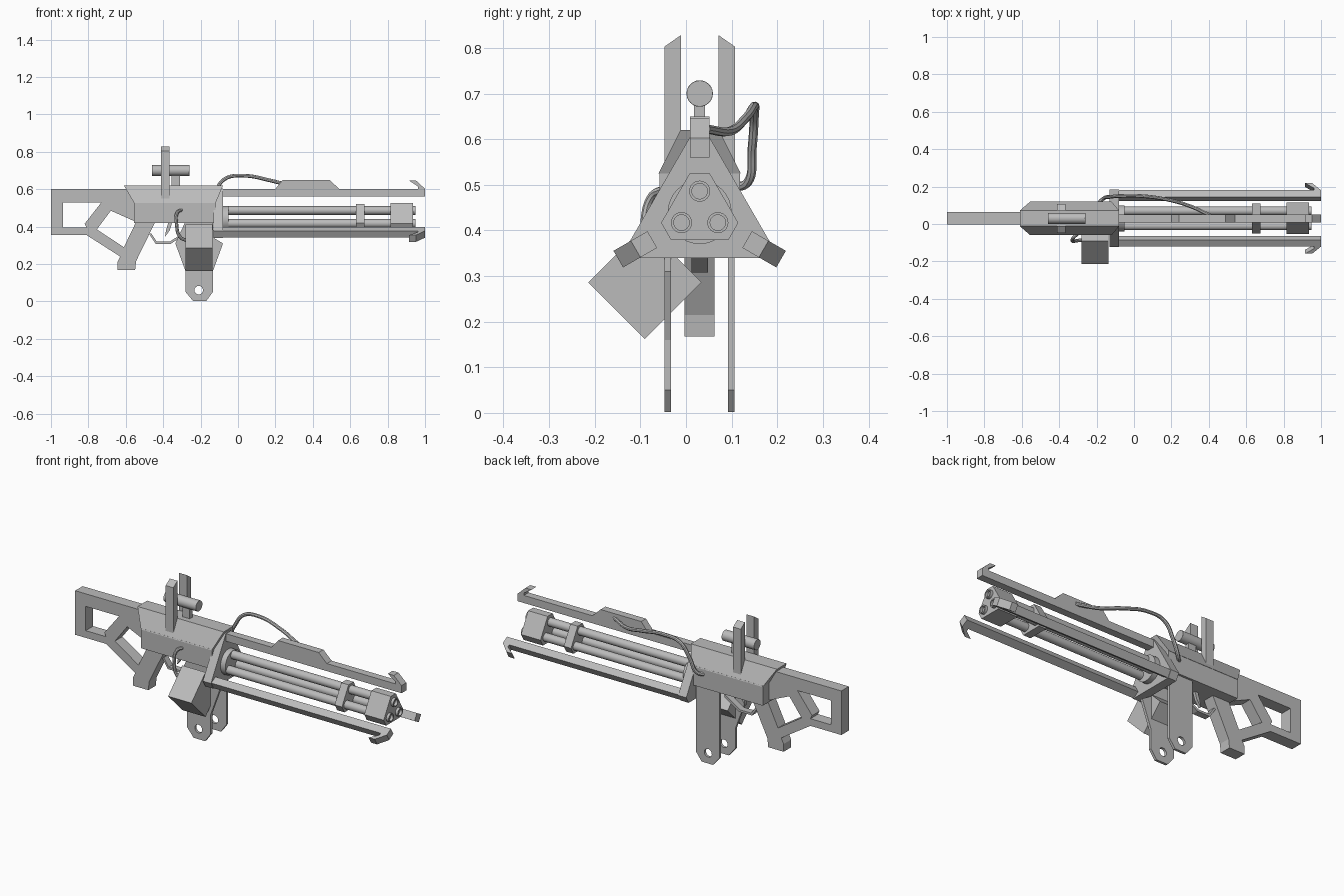
import bpy, bmesh, math
from mathutils import Matrix, Vector

if "Cube" in bpy.data.objects:
    bpy.data.objects.remove(bpy.data.objects["Cube"])

CY, CZ = 0.03, 0.44          # barrel axis
grey = bpy.data.materials.new("gunmetal_grey")
grey.diffuse_color = (0.5, 0.5, 0.5, 1)
grey.use_nodes = True
grey.node_tree.nodes["Principled BSDF"].inputs["Base Color"].default_value = grey.diffuse_color


def smooth(ob, angle=35):
    bpy.ops.object.select_all(action='DESELECT')
    ob.select_set(True)
    bpy.context.view_layer.objects.active = ob
    bpy.ops.object.shade_smooth_by_angle(angle=math.radians(angle))


def prism(name, loops, lo, hi, plane='xz', spin=0, round_=False):
    """Extrude an outline (first loop) with holes (other loops) from lo to hi."""
    def place(p, t):
        return (p[0], t, p[1]) if plane == 'xz' else (t, p[0], p[1])
    bm = bmesh.new()
    edges = []
    for loop in loops:
        vs = [bm.verts.new(place(p, lo)) for p in loop]
        edges += [bm.edges.new((vs[i - 1], vs[i])) for i in range(len(vs))]
    bmesh.ops.triangle_fill(bm, edges=edges, use_beauty=True, use_dissolve=False)
    ext = bmesh.ops.extrude_face_region(bm, geom=bm.faces[:])
    move = Vector(place((0, 0), hi - lo))
    bmesh.ops.translate(bm, vec=move, verts=[g for g in ext['geom'] if isinstance(g, bmesh.types.BMVert)])
    bmesh.ops.recalc_face_normals(bm, faces=bm.faces[:])
    if spin:
        bmesh.ops.rotate(bm, verts=bm.verts[:], cent=(0, CY, CZ),
                         matrix=Matrix.Rotation(math.radians(spin), 3, 'X'))
    me = bpy.data.meshes.new(name)
    bm.to_mesh(me)
    bm.free()
    me.materials.append(grey)
    ob = bpy.data.objects.new(name, me)
    bpy.context.collection.objects.link(ob)
    if round_:
        smooth(ob)
    return ob


def circle(a, b, r, n=24):
    return [(a + r * math.cos(2 * math.pi * i / n), b + r * math.sin(2 * math.pi * i / n)) for i in range(n)]


def box(name, x0, x1, y0, y1, z0, z1):
    return prism(name, [[(x0, z0), (x1, z0), (x1, z1), (x0, z1)]], y0, y1)


def tri(r, half):
    """Triangle with cut corners, at distance r from the barrel axis."""
    pts = []
    for k in range(3):
        a = math.radians(120 * k)
        for t in (-half, half):
            pts.append((CY + r * math.sin(a) + t * math.cos(a), CZ + r * math.cos(a) - t * math.sin(a)))
    return pts


def cable(name, pts, r):
    cu = bpy.data.curves.new(name, 'CURVE')
    cu.dimensions = '3D'
    cu.bevel_depth, cu.bevel_resolution, cu.resolution_u = r, 2, 8
    cu.use_fill_caps = True
    sp = cu.splines.new('BEZIER')
    sp.bezier_points.add(len(pts) - 1)
    for bp, p in zip(sp.bezier_points, pts):
        bp.co = p
        bp.handle_left_type = bp.handle_right_type = 'AUTO'
    cu.materials.append(grey)
    ob = bpy.data.objects.new(name, cu)
    bpy.context.collection.objects.link(ob)
    bpy.ops.object.select_all(action='DESELECT')
    ob.select_set(True)
    bpy.context.view_layer.objects.active = ob
    bpy.ops.object.convert(target='MESH')
    smooth(bpy.context.view_layer.objects.active)


# stock and grip, one plate with two openings
prism("stock_and_grip", [
    [(-1, .6), (-.5, .6), (-.5, .43), (-.44, .43), (-.545, .215), (-.55, .167), (-.645, .167),
     (-.645, .21), (-.63, .24), (-.81, .355), (-1, .355)],
    [(-.935, .53), (-.73, .53), (-.82, .415), (-.81, .395), (-.935, .395)],
    [(-.68, .485), (-.545, .425), (-.61, .29), (-.755, .385)]], -.003, .063)

# receiver body and sloped roof cover
box("receiver", -.555, -.12, -.058, .118, .42, .53)
cover = prism("roof_cover", [[(-.06, .525), (.12, .525), (.072, .62), (-.012, .62)]], -.61, -.08, 'yz')
for v in cover.data.vertices:
    if v.co.z < .57:
        v.co.x = -.555 if v.co.x < -.3 else -.12

# triangular front plate and round barrel seat
prism("front_plate", [tri(.165, .021)], -.13, -.08, 'yz')
prism("barrel_seat", [circle(CY, CZ, .07, 32)], -.08, -.05, 'yz', round_=True)

# barrels, clamp and muzzle block
for k in range(3):
    a = math.radians(120 * k)
    y, z = CY + .046 * math.sin(a), CZ + .046 * math.cos(a)
    prism(f"barrel_{k}", [circle(y, z, .023), circle(y, z, .017)], -.08, .95, 'yz', round_=True)
prism("barrel_clamp", [tri(.08, .022)], .63, .675, 'yz')
prism("muzzle_block", [tri(.085, .022)], .815, .935, 'yz')

# three rails round the barrels, top one with a raised hump
hook = [(1, .56), (1, .602), (.952, .646), (.915, .646), (.962, .615), (.962, .602)]
hump = [(.54, .602), (.49, .65), (.24, .65), (.2, .602)]
for k in range(3):
    prism(f"rail_{k}", [hook + (hump if k == 0 else []) + [(-.13, .602), (-.13, .56)]],
          CY - .021, CY + .021, spin=120 * k)

# mounting brackets with pin holes
foot = [(-.135, .05), (-.17, .002), (-.24, .002), (-.28, .05)]
hole = circle(-.21, .06, .023, 16)
prism("rear_bracket", [[(-.135, .5)] + foot + [(-.28, .5)], hole], .092, .106)
prism("front_bracket", [[(-.135, .43), (-.13, .34), (-.08, .31), (-.135, .16)] + foot +
                        [(-.28, .16), (-.335, .31), (-.28, .43)], hole], -.047, -.033)

# ammunition box, turned on its corner
d = .124
prism("ammo_box", [[(-.09 - d, .286), (-.09, .286 - d), (-.09 + d, .286), (-.09, .286 + d)]], -.28, -.137, 'yz')

# trigger guard and trigger
prism("trigger_guard", [[(-.475, .36), (-.44, .308), (-.36, .308), (-.27, .365), (-.27, .38), (-.365, .32),
                         (-.435, .32), (-.465, .365)]], .012, .048)
prism("trigger", [[(-.37, .43), (-.35, .43), (-.365, .38), (-.39, .345), (-.385, .38)]], .022, .038)

# sight wings, slanted on top
for s, n in ((-1, "front"), (1, "rear")):
    prism(f"sight_wing_{n}", [[(CY + s * .041, .54), (CY + s * .077, .54), (CY + s * .077, .803),
                               (CY + s * .041, .828)]], -.412, -.365, 'yz')

# scope on its post
box("scope_post", -.355, -.31, .018, .042, .61, .69)
scope = prism("scope_tube", [circle(CY, .70, .029)], -.46, -.26, 'yz')
bv = scope.modifiers.new("rounded_ends", 'BEVEL')
bv.width, bv.segments, bv.limit_method, bv.angle_limit = .006, 2, 'ANGLE', math.radians(60)
smooth(scope)

# cables
cable("long_cable", [(-.2, .1, .495), (-.165, .135, .505), (-.125, .145, .58), (-.07, .15, .655),
                     (.03, .15, .672), (.18, .13, .645), (.3, .095, .617), (.41, .045, .622)], .01)
cable("short_cable", [(-.3, -.05, .49), (-.325, -.075, .475), (-.328, -.092, .41), (-.31, -.09, .345),
                      (-.275, -.085, .325)], .009)
